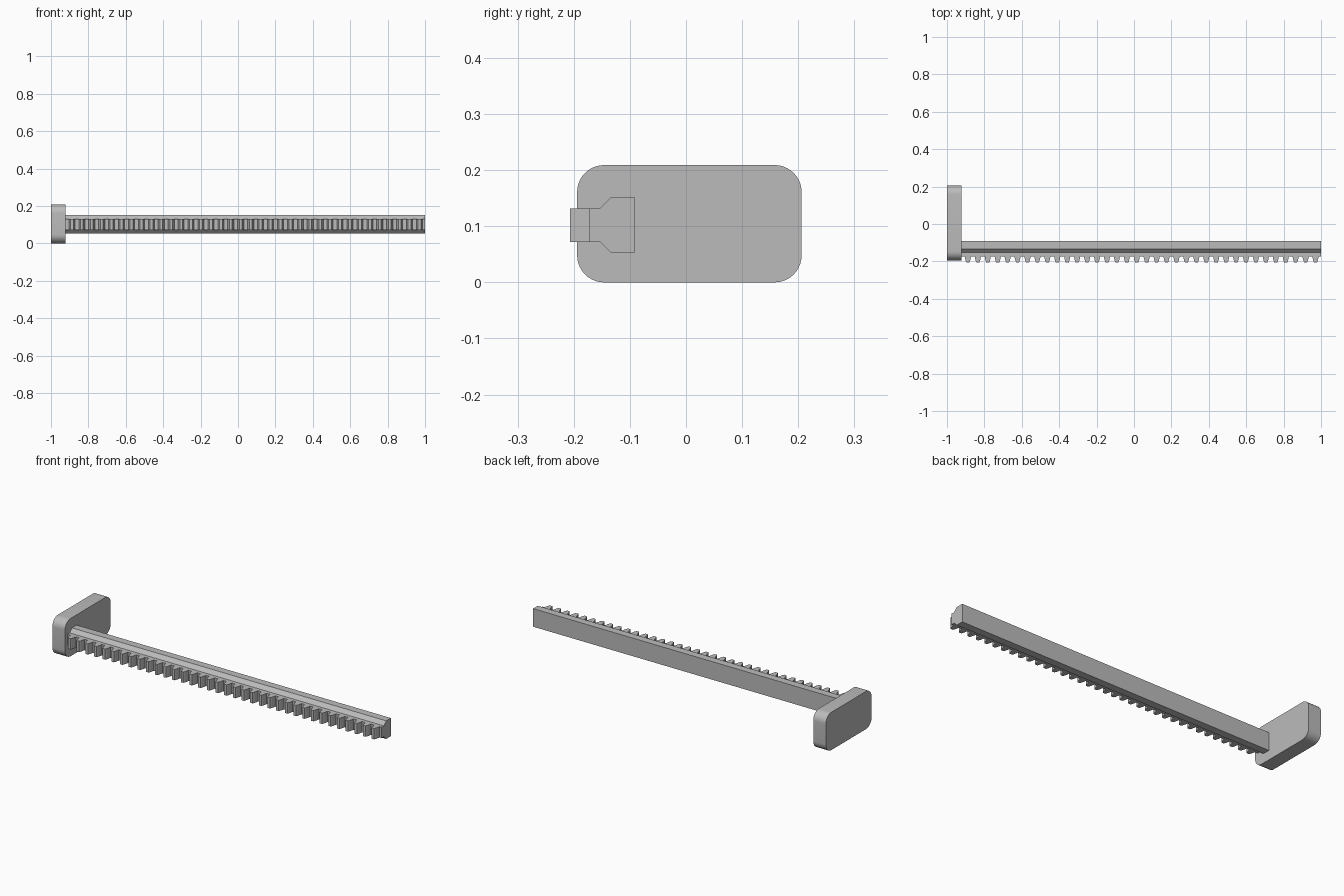
import bpy
import bmesh
import math
from mathutils import Vector

cube = bpy.data.objects.get("Cube")
if cube:
    bpy.data.objects.remove(cube, do_unlink=True)

grey = bpy.data.materials.new("plain grey")
grey.use_nodes = True
colour = (0.5, 0.5, 0.5, 1)
grey.diffuse_color = colour
grey.node_tree.nodes["Principled BSDF"].inputs["Base Color"].default_value = colour


def prism(bm, points, direction):
    """Extrude a closed outline along a direction into a solid."""
    face = bm.faces.new([bm.verts.new(p) for p in points])
    result = bmesh.ops.extrude_face_region(bm, geom=[face], use_keep_orig=True)
    moved = [v for v in result["geom"] if isinstance(v, bmesh.types.BMVert)]
    bmesh.ops.translate(bm, verts=moved, vec=Vector(direction))


def finish(name, bm, smooth=None):
    bmesh.ops.recalc_face_normals(bm, faces=bm.faces[:])
    mesh = bpy.data.meshes.new(name)
    bm.to_mesh(mesh)
    bm.free()
    mesh.materials.append(grey)
    obj = bpy.data.objects.new(name, mesh)
    bpy.context.collection.objects.link(obj)
    if smooth:
        bpy.ops.object.select_all(action="DESELECT")
        obj.select_set(True)
        bpy.context.view_layer.objects.active = obj
        bpy.ops.object.shade_smooth_by_angle(angle=math.radians(smooth))


PLATE_X = -0.923
MID_Z = 0.102

# End plate: rounded rectangle, extruded along x
y0, y1, z1, radius, steps = -0.194, 0.206, 0.209, 0.048, 10
corners = [(y1 - radius, z1 - radius), (y0 + radius, z1 - radius),
           (y0 + radius, radius), (y1 - radius, radius)]
outline = []
for i, (cy, cz) in enumerate(corners):
    for s in range(steps + 1):
        a = math.pi / 2 * (i + s / steps)
        outline.append((-1, cy + radius * math.cos(a), cz + radius * math.sin(a)))
bm = bmesh.new()
prism(bm, outline, (PLATE_X + 1, 0, 0))
finish("end_plate", bm, smooth=30)

# Rail: stepped profile, symmetric about its middle height
half = [(-0.092, 0.05), (-0.133, 0.05), (-0.153, 0.03), (-0.173, 0.03)]
profile = half + [(y, -h) for y, h in reversed(half)]
bm = bmesh.new()
prism(bm, [(PLATE_X, y, MID_Z + h) for y, h in profile], (1 - PLATE_X, 0, 0))
finish("rail", bm)

# Rack teeth: tapered with slightly curved flanks
COUNT, FIRST, PITCH = 36, -0.888, 0.0531
flank = [(0.0165, -0.173), (0.0145, -0.185), (0.0115, -0.197), (0.0075, -0.207)]
tooth = flank + [(-x, y) for x, y in reversed(flank)]
bm = bmesh.new()
for i in range(COUNT):
    centre = FIRST + i * PITCH
    prism(bm, [(centre + x, y, MID_Z - 0.03) for x, y in tooth], (0, 0, 0.06))
finish("rack_teeth", bm)
